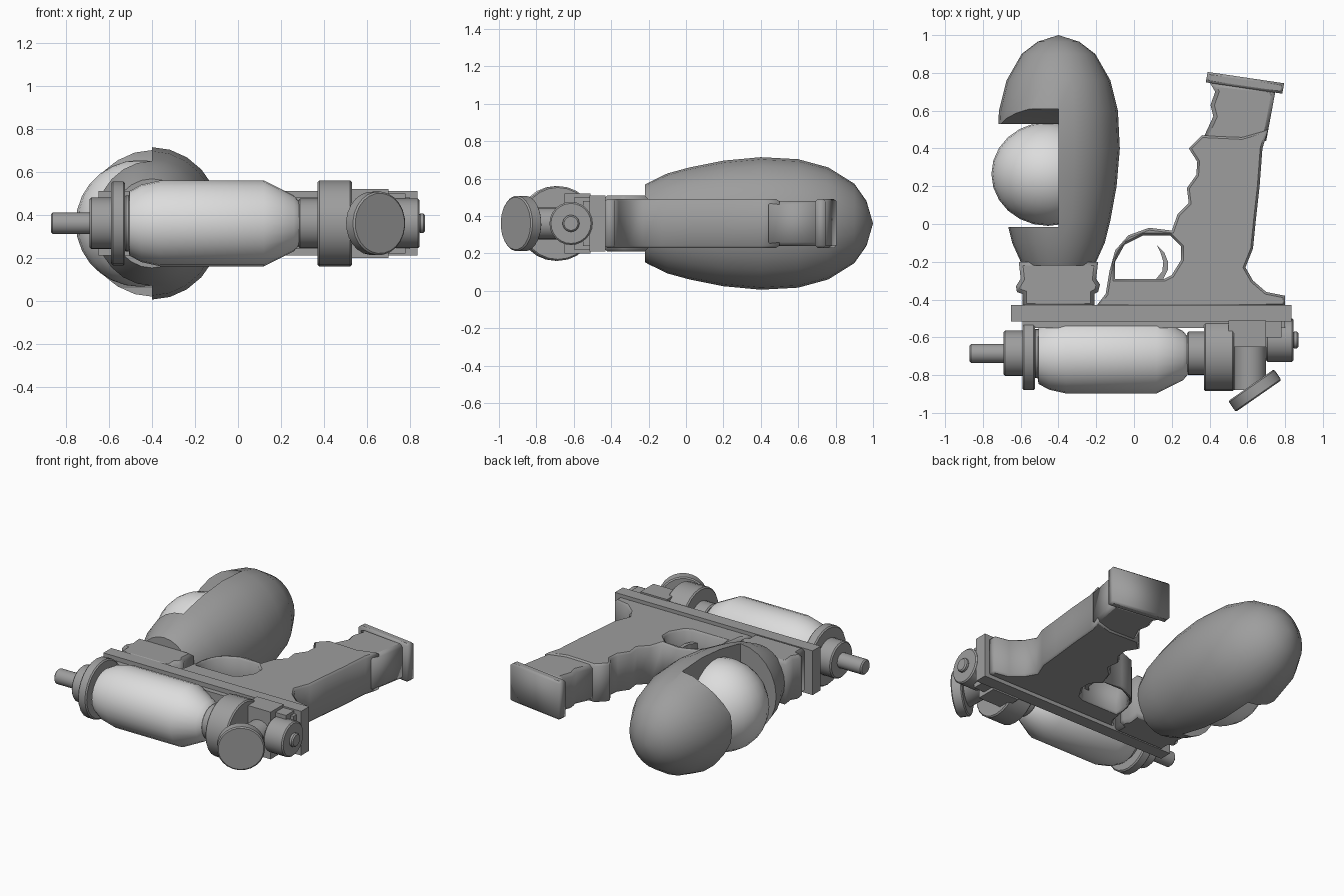
import bpy, bmesh, math
from mathutils import Vector, Matrix

cube = bpy.data.objects.get("Cube")
if cube:
    bpy.data.objects.remove(cube, do_unlink=True)


def material(name, v):
    m = bpy.data.materials.new(name)
    m.use_nodes = True
    m.diffuse_color = (v, v, v, 1)
    m.node_tree.nodes["Principled BSDF"].inputs["Base Color"].default_value = (v, v, v, 1)
    return m


GREY = material("mid grey", 0.34)
PALE = material("pale grey", 0.72)
MID = 0.36  # height of the symmetry plane


def finish(ob, mat, smooth=0):
    ob.data.materials.clear()
    ob.data.materials.append(mat)
    bpy.ops.object.select_all(action='DESELECT')
    ob.select_set(True)
    bpy.context.view_layer.objects.active = ob
    if smooth:
        bpy.ops.object.shade_smooth_by_angle(angle=math.radians(smooth))
    return ob


def from_bmesh(name, bm, mat, smooth=0):
    bmesh.ops.recalc_face_normals(bm, faces=bm.faces)
    me = bpy.data.meshes.new(name)
    bm.to_mesh(me)
    bm.free()
    ob = bpy.data.objects.new(name, me)
    bpy.context.collection.objects.link(ob)
    return finish(ob, mat, smooth)


def lathe(name, profile, origin, axis, mat=GREY, sides=24, zscale=1.0, smooth=32):
    """Revolve (distance, radius) pairs about an axis through origin."""
    bm = bmesh.new()
    rings = []
    for d, r in profile:
        rings.append([bm.verts.new((r * math.cos(math.tau * i / sides),
                                    r * math.sin(math.tau * i / sides), d))
                      for i in range(sides)])
    for a, b in zip(rings, rings[1:]):
        for i in range(sides):
            j = (i + 1) % sides
            bm.faces.new((a[i], a[j], b[j], b[i]))
    bm.faces.new(rings[0])
    bm.faces.new(rings[-1])
    bmesh.ops.remove_doubles(bm, verts=bm.verts, dist=1e-5)
    rot = Vector((0, 0, 1)).rotation_difference(Vector(axis)).to_matrix().to_4x4()
    bm.transform(Matrix.Translation(origin) @ Matrix.Diagonal((1, 1, zscale, 1)) @ rot)
    return from_bmesh(name, bm, mat, smooth)


def rod(name, x0, x1, r, y, mat=GREY):
    e = min(0.008, r * 0.2)
    return lathe(name, [(x0, r - e), (x0 + e, r), (x1 - e, r), (x1, r - e)],
                 (0, y, MID), (1, 0, 0), mat)


def box(name, x0, x1, y0, y1, half, mat=GREY):
    bm = bmesh.new()
    bmesh.ops.create_cube(bm, size=1)
    bm.transform(Matrix.Translation(((x0 + x1) / 2, (y0 + y1) / 2, MID))
                 @ Matrix.Diagonal((x1 - x0, y1 - y0, 2 * half, 1)))
    return from_bmesh(name, bm, mat)


def plate(name, outlines, half, bevel=0.0):
    """Extrude flat outlines (later ones are holes) with chamfered rims."""
    cu = bpy.data.curves.new(name, 'CURVE')
    cu.dimensions = '2D'
    cu.fill_mode = 'BOTH'
    cu.extrude = half - bevel
    cu.bevel_depth = bevel
    cu.bevel_resolution = 0
    cu.offset = -bevel
    for pts in outlines:
        sp = cu.splines.new('POLY')
        sp.points.add(len(pts) - 1)
        for p, (x, y) in zip(sp.points, pts):
            p.co = (x, y, 0, 1)
        sp.use_cyclic_u = True
    tmp = bpy.data.objects.new(name + "_outline", cu)
    bpy.context.collection.objects.link(tmp)
    bpy.context.view_layer.update()
    me = bpy.data.meshes.new_from_object(tmp.evaluated_get(bpy.context.evaluated_depsgraph_get()))
    bpy.data.objects.remove(tmp, do_unlink=True)
    bm = bmesh.new()
    bm.from_mesh(me)
    bpy.data.meshes.remove(me)
    bmesh.ops.remove_doubles(bm, verts=bm.verts, dist=1e-4)
    bm.transform(Matrix.Translation((0, 0, MID)))
    return from_bmesh(name, bm, GREY)


# Egg-shaped shell with an open window on its right half
shell = lathe("egg_shell", [(-.22, .19), (-.2, .2), (-.1, .245), (.02, .275), (.2, .308),
                            (.4, .325), (.6, .315), (.76, .275), (.9, .195), (.965, .11), (1, 0)],
              (-.4, 0, MID), (0, 1, 0), zscale=1.09, smooth=40)
bm = bmesh.new()
window = [(-.015, -.5), (.61, -.5), (.61, -.3), (.53, -.1), (.53, .1), (.61, .3), (.61, .5), (-.015, .5)]
face = bm.faces.new([bm.verts.new((-.4, y, MID + z)) for y, z in window])
side = bmesh.ops.extrude_face_region(bm, geom=[face])["geom"]
bmesh.ops.translate(bm, verts=[v for v in side if isinstance(v, bmesh.types.BMVert)], vec=(-.6, 0, 0))
cutter = from_bmesh("window_cutter", bm, GREY)
mod = shell.modifiers.new("window", 'BOOLEAN')
mod.operation = 'DIFFERENCE'
mod.object = cutter
bpy.context.view_layer.objects.active = shell
bpy.ops.object.modifier_apply(modifier=mod.name)
bpy.data.objects.remove(cutter, do_unlink=True)
finish(shell, GREY, 32)

# Pale ball held inside the shell
bm = bmesh.new()
bmesh.ops.create_uvsphere(bm, u_segments=24, v_segments=14, radius=1)
bm.transform(Matrix.Translation((-.455, .265, MID)) @ Matrix.Diagonal((.3, .275, .295, 1)))
from_bmesh("inner_ball", bm, PALE, 40)

# Neck joining shell and frame
plate("shell_neck", [[(-.61, -.2), (-.19, -.2), (-.2, -.29), (-.18, -.32), (-.19, -.36), (-.21, -.37),
                      (-.21, -.44), (-.59, -.44), (-.59, -.37), (-.62, -.36), (-.625, -.33), (-.6, -.29)]],
      .15, .02)

# Frame bars
box("frame_bar", -.65, .835, -.515, -.43, .15)
box("front_rail", -.59, .8, -.55, -.51, .12)

# Grip with finger grooves and trigger guard
grip = [(-.2, -.435), (.8, -.435), (.8, -.38), (.7, -.36), (.63, -.3), (.59, -.23), (.63, -.13),
        (.645, .02), (.665, .2), (.68, .4), (.71, .5), (.57, .46), (.36, .47), (.29, .4), (.335, .33),
        (.33, .26), (.28, .19), (.29, .11), (.23, .05), (.2, -.035), (.08, -.02), (-.03, -.06),
        (-.1, -.14), (-.13, -.25), (-.15, -.37)]
guard_hole = [(-.1, -.29), (-.1, -.2), (-.05, -.11), (.05, -.06), (.19, -.06), (.25, -.12),
              (.25, -.19), (.2, -.27), (.16, -.29)]
plate("grip", [grip, guard_hole], .13, .012)
plate("trigger", [[(.12, -.11), (.16, -.15), (.18, -.2), (.18, -.24), (.15, -.3), (.11, -.3),
                   (.15, -.25), (.155, -.2), (.14, -.15)]], .05)
plate("magazine", [[(.36, .44), (.7, .44), (.75, .71), (.4, .75), (.43, .7), (.405, .63), (.42, .57)]],
      .12, .02)
plate("magazine_base", [[(.39, .805), (.795, .745), (.785, .69), (.38, .75)]], .13, .012)

# Barrel line along the front
AXIS = -.685
rod("nozzle", -.87, -.68, .05, AXIS)
rod("nozzle_collar", -.69, -.58, .12, AXIS)
rod("front_flange", -.59, -.525, .195, AXIS)
rod("bottle_seat", -.53, -.49, .13, AXIS)
lathe("bottle", [(-.51, .12), (-.505, .15), (-.45, .18), (-.36, .2), (.12, .2), (.26, .13), (.285, .1)],
      (0, -.697, MID), (1, 0, 0), PALE, smooth=40)
rod("bottle_neck", .28, .38, .115, AXIS)
rod("valve_drum", .37, .53, .2, AXIS)
box("valve_block", .5, .7, -.65, -.51, .16)
box("valve_tail", .69, .78, -.6, -.51, .14)
rod("end_knob", .7, .845, .115, -.615)
rod("end_button", .84, .87, .045, -.615)

# Angled cap on its stem
lathe("cap_stem", [(0, .085), (.28, .085)], (.615, -.6, MID), (0, -1, 0))
lathe("angled_cap", [(-.035, .14), (-.028, .148), (.028, .148), (.035, .14)],
      (.64, -.882, MID), Vector((.57, -.82, 0)).normalized())
